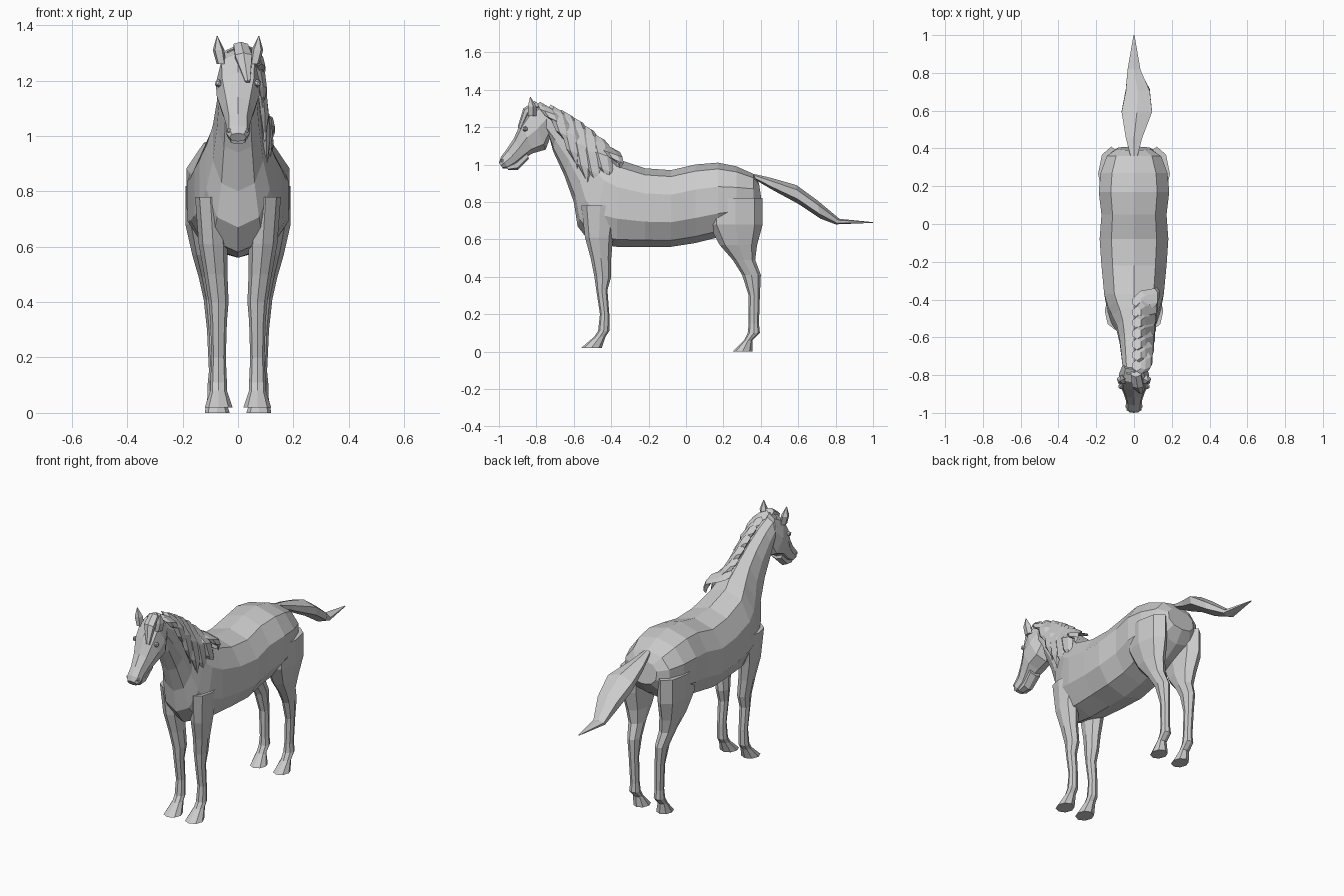
import bpy
import bmesh
from math import cos, sin, pi, copysign
from mathutils import Vector

default_cube = bpy.data.objects.get("Cube")
if default_cube:
    bpy.data.objects.remove(default_cube, do_unlink=True)

# One plain coat colour
coat = bpy.data.materials.new("coat_grey")
coat.use_nodes = True
coat.diffuse_color = (.6, .6, .6, 1)
coat.node_tree.nodes["Principled BSDF"].inputs["Base Color"].default_value = coat.diffuse_color


def finish(bm, name):
    """Turn a bmesh into a flat-shaded object."""
    bmesh.ops.recalc_face_normals(bm, faces=bm.faces)
    mesh = bpy.data.meshes.new(name)
    bm.to_mesh(mesh)
    bm.free()
    mesh.materials.append(coat)
    obj = bpy.data.objects.new(name, mesh)
    bpy.context.collection.objects.link(obj)


def oval(front, back, width, x=0):
    """Cross-section between two (y, z) edge points, with a half width in x."""
    return Vector((x, *front)), Vector((x, *back)), width


def upright(y, belly, back, width):
    """Cross-section standing across the torso."""
    return oval(front=(y, belly), back=(y, back), width=width)


def level(z, front, back, width, x):
    """Cross-section lying flat across a leg."""
    return oval(front=(front, z), back=(back, z), width=width, x=x)


def rounded(value, power):
    return copysign(abs(value) ** power, value)


def loft(name, rings, sides=8, side=1, power=1):
    """Skin a row of cross-sections; a power below one makes them boxier."""
    bm = bmesh.new()
    loops = []
    for front, back, width in rings:
        middle, half = (front + back) / 2, (back - front) / 2
        loop = []
        for k in range(sides):
            angle = 2 * pi * k / sides
            point = middle + half * rounded(cos(angle), power)
            point.x = side * (point.x + width * rounded(sin(angle), power))
            loop.append(bm.verts.new(point))
        loops.append(loop)
    for low, high in zip(loops, loops[1:]):
        for k in range(sides):
            n = (k + 1) % sides
            bm.faces.new((low[k], low[n], high[n], high[k]))
    bm.faces.new(loops[0])
    bm.faces.new(loops[-1])
    finish(bm, name)


def bead(name, location, radius):
    """Small faceted lump for eyes and nostrils."""
    bm = bmesh.new()
    bmesh.ops.create_icosphere(bm, subdivisions=1, radius=radius)
    bmesh.ops.translate(bm, vec=location, verts=bm.verts)
    finish(bm, name)


# Torso from rump to shoulder, then the neck up to the poll
loft("torso_and_neck", [
    oval(front=(.41, .77), back=(.39, .9), width=.09),
    upright(y=.36, belly=.7, back=.95, width=.15),
    upright(y=.27, belly=.64, back=.99, width=.185),
    upright(y=.17, belly=.61, back=1.01, width=.195),
    upright(y=.05, belly=.58, back=1, width=.18),
    upright(y=-.08, belly=.56, back=.97, width=.19),
    upright(y=-.22, belly=.56, back=.98, width=.18),
    upright(y=-.37, belly=.56, back=1.03, width=.165),
    oval(front=(-.51, .58), back=(-.4, 1.07), width=.145),
    oval(front=(-.58, .67), back=(-.44, 1.1), width=.12),
    oval(front=(-.6, .8), back=(-.5, 1.15), width=.095),
    oval(front=(-.65, .94), back=(-.58, 1.21), width=.08),
    oval(front=(-.71, 1.07), back=(-.68, 1.27), width=.07),
    oval(front=(-.73, 1.15), back=(-.8, 1.32), width=.06),
], sides=10, power=.87)

# Head from poll to muzzle, jaw edge first and brow edge second
loft("head", [
    oval(front=(-.72, 1.16), back=(-.77, 1.33), width=.06),
    oval(front=(-.75, 1.08), back=(-.84, 1.3), width=.08),
    oval(front=(-.82, 1.06), back=(-.88, 1.23), width=.077),
    oval(front=(-.87, 1.03), back=(-.92, 1.14), width=.056),
    oval(front=(-.91, 1), back=(-.96, 1.08), width=.043),
    oval(front=(-.95, .98), back=(-.99, 1.04), width=.044),
    oval(front=(-.98, .98), back=(-1, 1.01), width=.03),
], power=.85)

loft("lower_jaw", [
    oval(front=(-.84, 1.03), back=(-.85, 1.07), width=.04),
    oval(front=(-.9, .97), back=(-.91, 1.02), width=.034),
    oval(front=(-.95, .97), back=(-.96, .99), width=.03),
], sides=6)

# Tail swept out behind
loft("tail", [
    oval(front=(.35, .93), back=(.36, .95), width=.02),
    oval(front=(.47, .86), back=(.45, .93), width=.05),
    oval(front=(.6, .79), back=(.59, .89), width=.093, x=.015),
    oval(front=(.72, .71), back=(.7, .81), width=.073, x=.02),
    oval(front=(.8, .68), back=(.82, .71), width=.04),
    oval(front=(1, .688), back=(1, .692), width=.003),
], sides=6)

# Legs from the body down to the hoof
front_leg = [
    level(z=.78, front=-.56, back=-.36, width=.055, x=.1),
    level(z=.61, front=-.54, back=-.39, width=.052, x=.09),
    level(z=.5, front=-.51, back=-.4, width=.042, x=.08),
    level(z=.4, front=-.49, back=-.4, width=.036, x=.07),
    level(z=.33, front=-.48, back=-.42, width=.03, x=.07),
    level(z=.2, front=-.46, back=-.41, width=.026, x=.07),
    level(z=.11, front=-.47, back=-.41, width=.03, x=.07),
    level(z=.08, front=-.49, back=-.43, width=.03, x=.07),
    level(z=.02, front=-.56, back=-.45, width=.05, x=.07),
]
hind_leg = [
    level(z=.82, front=.12, back=.41, width=.07, x=.12),
    level(z=.68, front=.12, back=.41, width=.07, x=.12),
    level(z=.57, front=.18, back=.38, width=.055, x=.11),
    level(z=.49, front=.25, back=.37, width=.042, x=.1),
    level(z=.41, front=.3, back=.4, width=.034, x=.09),
    level(z=.3, front=.335, back=.395, width=.027, x=.085),
    level(z=.15, front=.335, back=.39, width=.025, x=.08),
    level(z=.1, front=.33, back=.395, width=.03, x=.08),
    level(z=.06, front=.31, back=.355, width=.03, x=.08),
    level(z=0, front=.25, back=.355, width=.045, x=.075),
]
ear = [
    level(z=1.26, front=-.85, back=-.8, width=.018, x=.06),
    level(z=1.31, front=-.85, back=-.8, width=.022, x=.07),
    level(z=1.36, front=-.835, back=-.83, width=.002, x=.075),
]

# Paired parts
for label, side in (("left", 1), ("right", -1)):
    loft(label + "_front_leg", front_leg, side=side)
    loft(label + "_hind_leg", hind_leg, side=side)
    loft(label + "_ear", ear, sides=5, side=side)
    bead(label + "_eye", location=(side * .07, -.86, 1.19), radius=.015)
    bead(label + "_nostril", location=(side * .03, -.98, 1.02), radius=.012)


def mane_lock(name, y, crest, length, bulge):
    """Tapered lock that leaves the crest and drapes over the left of the neck."""
    rings = []
    for drop, span, x, thickness in ((0, .03, .015, .025), (.12, .05, .035, .03),
                                     (.4, .05, bulge, .018), (.75, .04, bulge + .01, .016),
                                     (1, .005, bulge + .01, .005)):
        middle = y + .05 * drop
        z = crest - length * drop
        rings.append(oval(front=(middle - span, z + .015), back=(middle + span, z - .02),
                          width=thickness, x=x))
    loft(name, rings, sides=6)


# Mane along the crest, longest at the middle of the neck
lock_count = 7
for i in range(lock_count):
    t = i / (lock_count - 1)
    mane_lock("mane_lock_" + str(i + 1), y=-.75 + .34 * t, crest=1.32 - .22 * t ** 1.5,
              length=.1 + .24 * sin(pi * t ** 1.2), bulge=.075 + .035 * t)

# Forelock falling across the brow
loft("forelock", [
    oval(front=(-.77, 1.31), back=(-.81, 1.34), width=.03, x=.01),
    oval(front=(-.84, 1.27), back=(-.87, 1.3), width=.035, x=.02),
    oval(front=(-.88, 1.19), back=(-.9, 1.2), width=.01, x=.035),
], sides=6)
